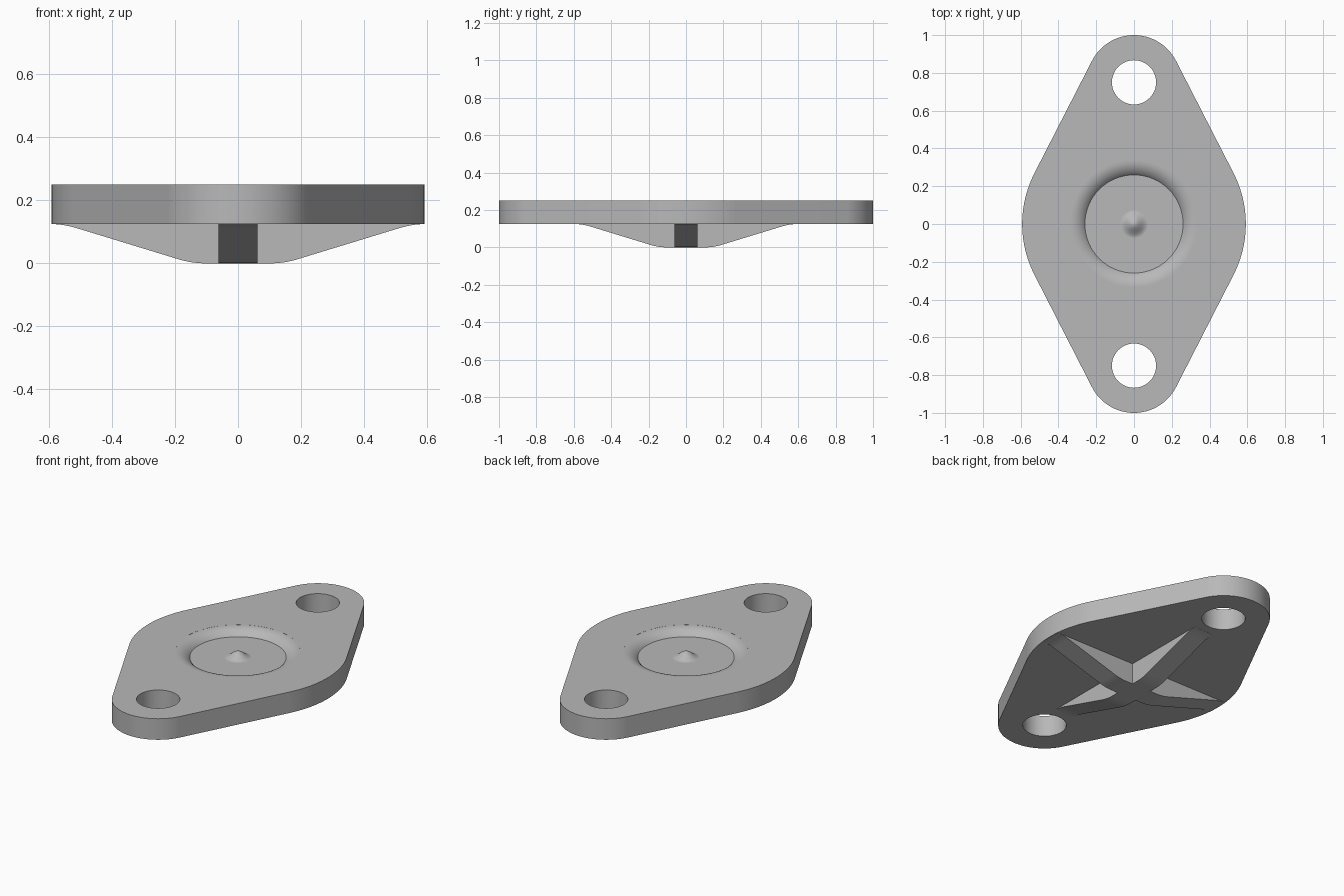
import bpy
import bmesh
from math import sin, cos, asin, atan2, tan, pi, radians
from mathutils import Matrix, Vector

cube = bpy.data.objects.get("Cube")
if cube:
    bpy.data.objects.remove(cube, do_unlink=True)

TOP, UNDER = 0.25, 0.125            # plate heights
MID_R, END_R, END_Y = 0.592, 0.25, 0.75
HOLE_R = 0.117
FLOOR_Z, FLOOR_R = 0.213, 0.26      # round recess

grey = bpy.data.materials.new("plain grey")
grey.use_nodes = True
grey.diffuse_color = (0.48, 0.48, 0.48, 1)
grey.node_tree.nodes["Principled BSDF"].inputs["Base Color"].default_value = grey.diffuse_color


def arc(cx, cy, r, start, end, steps):
    angles = [start + (end - start) * i / steps for i in range(steps + 1)]
    return [(cx + r * cos(a), cy + r * sin(a)) for a in angles]


def finish(name, bm):
    bmesh.ops.recalc_face_normals(bm, faces=bm.faces)
    mesh = bpy.data.meshes.new(name)
    bm.to_mesh(mesh)
    bm.free()
    mesh.materials.append(grey)
    obj = bpy.data.objects.new(name, mesh)
    bpy.context.collection.objects.link(obj)
    return obj


def prism(name, points, depth, matrix):
    """Extrude a flat outline along its local z, then place it."""
    bm = bmesh.new()
    face = bm.faces.new([bm.verts.new((x, y, 0)) for x, y in points])
    out = bmesh.ops.extrude_face_region(bm, geom=[face])
    verts = [v for v in out["geom"] if isinstance(v, bmesh.types.BMVert)]
    bmesh.ops.translate(bm, verts=verts, vec=(0, 0, depth))
    bmesh.ops.transform(bm, matrix=matrix, verts=bm.verts)
    return finish(name, bm)


def lathe(name, profile, steps):
    """Spin a radius-height profile about the z axis."""
    bm = bmesh.new()
    verts = [bm.verts.new((r, 0, z)) for r, z in profile]
    edges = [bm.edges.new(pair) for pair in zip(verts, verts[1:])]
    bmesh.ops.spin(bm, geom=verts + edges, cent=(0, 0, 0), axis=(0, 0, 1),
                   angle=2 * pi, steps=steps, use_merge=False)
    bmesh.ops.remove_doubles(bm, verts=bm.verts, dist=0.00005)
    return finish(name, bm)


def combine(target, tool, operation):
    mod = target.modifiers.new(tool.name, "BOOLEAN")
    mod.operation, mod.solver, mod.object = operation, "EXACT", tool
    bpy.context.view_layer.objects.active = target
    bpy.ops.object.modifier_apply(modifier=mod.name)
    bpy.data.objects.remove(tool, do_unlink=True)


# Plate: large middle arc and two small end arcs joined by tangent lines
lean = asin((MID_R - END_R) / END_Y)
outline = (arc(0, 0, MID_R, -lean, lean, 24)
           + arc(0, END_Y, END_R, lean, pi - lean, 32)
           + arc(0, 0, MID_R, pi - lean, pi + lean, 24)
           + arc(0, -END_Y, END_R, pi + lean, 2 * pi - lean, 32))
plate = prism("flange_plate", outline, TOP - UNDER, Matrix.Translation((0, 0, UNDER)))

# Bolt holes
for side in (-1, 1):
    circle = arc(0, 0, HOLE_R, 0, 2 * pi, 48)[:-1]
    hole = prism("bolt_hole", circle, 0.4, Matrix.Translation((0, side * END_Y, 0)))
    combine(plate, hole, "DIFFERENCE")

# Recess with a rounded lip and a small domed pip in the middle
pip = [(0.075 * i / 12, FLOOR_Z + 0.018 * (1 + cos(pi * i / 12))) for i in range(13)]
lip_width, lip_depth = 0.075, TOP - 0.0004 - FLOOR_Z
bend = 2 * atan2(lip_depth, lip_width)
lip_r = lip_width / sin(bend)
lip = arc(FLOOR_R + lip_width, TOP - 0.0004 - lip_r, lip_r, pi / 2 + bend, pi / 2, 10)
rim = FLOOR_R + lip_width
recess = lathe("recess", pip + lip + [(rim, 0.3), (0, 0.3)], 64)
combine(plate, recess, "DIFFERENCE")

# Crossed ribs underneath, with softly curved sloping ends
RIB_W, RIB_END, BEND_R = 0.125, 0.582, 0.3
slope = radians(17)
t = BEND_R * tan(slope / 2)
foot_x = 0.6 - t - UNDER / tan(slope) - t
inner = arc(foot_x, BEND_R, BEND_R, -pi / 2, -pi / 2 + slope, 8)
outer = arc(0.6, UNDER - BEND_R, BEND_R, pi / 2 + slope, pi / 2, 10)
half = inner + [p for p in outer if p[0] < RIB_END]
half += [(RIB_END, UNDER - (0.6 - RIB_END) ** 2 / (2 * BEND_R)), (RIB_END, 0.16)]
rib_outline = half + [(-x, z) for x, z in reversed(half)]
upright = Matrix.Translation((0, RIB_W / 2, 0)) @ Matrix.Rotation(pi / 2, 4, "X")
ribs = prism("cross_rib", rib_outline, RIB_W, upright)
long_rib = prism("long_rib", rib_outline, RIB_W, Matrix.Rotation(pi / 2, 4, "Z") @ upright)
combine(ribs, long_rib, "UNION")
combine(plate, ribs, "UNION")

# Smooth curved walls, crisp edges
bpy.ops.object.select_all(action="DESELECT")
plate.select_set(True)
bpy.context.view_layer.objects.active = plate
bpy.ops.object.shade_smooth_by_angle(angle=radians(25))
weighted = plate.modifiers.new("even_shading", "WEIGHTED_NORMAL")
weighted.keep_sharp = True
